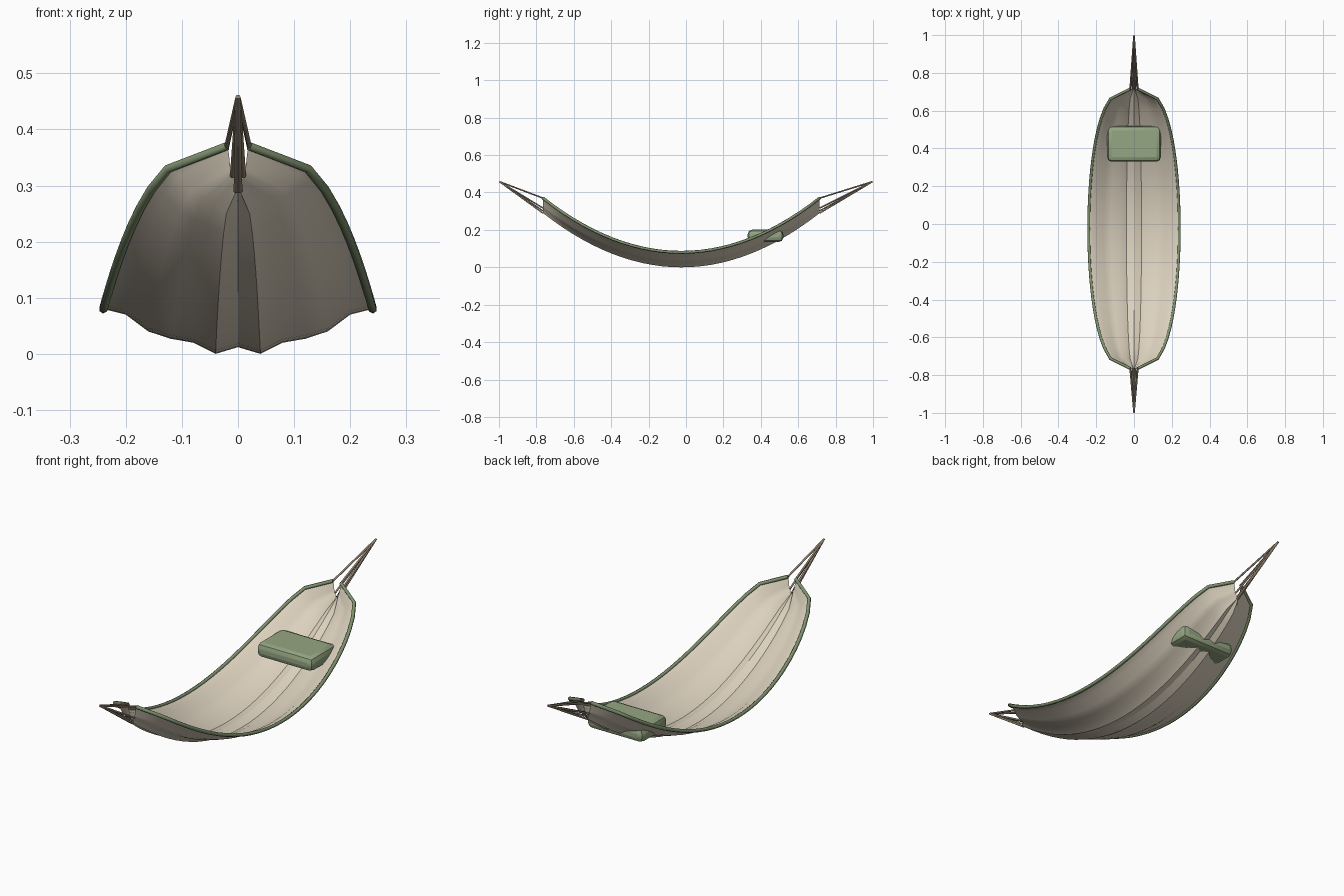
import bpy, bmesh

if "Cube" in bpy.data.objects:
    bpy.data.objects.remove(bpy.data.objects["Cube"])

def material(name, rgb):
    m = bpy.data.materials.new(name)
    m.diffuse_color = (*rgb, 1)
    m.use_nodes = True
    m.node_tree.nodes["Principled BSDF"].inputs["Base Color"].default_value = m.diffuse_color
    return m

CLOTH = material("cream cloth", (0.72, 0.645, 0.52))
TRIM = material("trim green", (0.21, 0.28, 0.155))
PILLOW = material("pillow green", (0.30, 0.38, 0.225))
ROPE = material("rope brown", (0.30, 0.235, 0.165))

# Hammock shape: sagging length, rippled cross-section
STATIONS = 28
RIPPLE = [0, -0.01, -0.04, -0.053, -0.06, -0.08, -0.068]
DEPTHS = RIPPLE + RIPPLE[-2::-1]

def point(i, j):
    t = 2 * i / STATIONS - 1
    half_width = max(0.02, 0.24 * max(0, 1 - t * t) ** 0.33)
    u = j / 6 - 1
    return (half_width * u, -0.025 + 0.74 * t, 0.08 + 0.29 * t * t + DEPTHS[j])

def add_object(name, data, mat):
    ob = bpy.data.objects.new(name, data)
    bpy.context.collection.objects.link(ob)
    data.materials.append(mat)
    return ob

def smooth(ob, angle):
    bpy.ops.object.select_all(action='DESELECT')
    ob.select_set(True)
    bpy.context.view_layer.objects.active = ob
    bpy.ops.object.shade_smooth_by_angle(angle=angle)

def tubes(name, paths, radius, mat):
    cu = bpy.data.curves.new(name, 'CURVE')
    cu.dimensions = '3D'
    cu.bevel_depth = radius
    cu.bevel_resolution = 1
    cu.use_fill_caps = True
    for path in paths:
        sp = cu.splines.new('POLY')
        sp.points.add(len(path) - 1)
        for p, co in zip(sp.points, path):
            p.co = (*co, 1)
        sp.use_smooth = True
    return add_object(name, cu, mat)

# Cloth bed
bm = bmesh.new()
rows = [[bm.verts.new(point(i, j)) for j in range(13)] for i in range(STATIONS + 1)]
for a, b in zip(rows, rows[1:]):
    for j in range(12):
        bm.faces.new((a[j], a[j + 1], b[j + 1], b[j]))
me = bpy.data.meshes.new("cloth_bed")
bm.to_mesh(me)
bm.free()
smooth(add_object("cloth_bed", me, CLOTH), 0.52)

# Green edging along both long sides
tubes("edge_trim", [[point(i, j) for i in range(STATIONS + 1)] for j in (0, 12)],
      0.008, TRIM)

# Hanging ropes gathered at each tip
for name, i, y in (("front_ropes", 0, -0.997), ("back_ropes", STATIONS, 0.997)):
    tubes(name, [[point(i, j), (0, y, 0.458)] for j in (0, 3, 5, 6, 7, 9, 12)],
          0.0045, ROPE)

# Pillow with chamfered edges
bm = bmesh.new()
bmesh.ops.create_cube(bm, size=1)
for v in bm.verts:
    v.co = (v.co.x * 0.285, v.co.y * 0.19, v.co.z * 0.066)
bmesh.ops.bevel(bm, geom=bm.edges[:], offset=0.024, segments=2, profile=0.5,
                affect='EDGES')
me = bpy.data.meshes.new("pillow")
bm.to_mesh(me)
bm.free()
pillow = add_object("pillow", me, PILLOW)
pillow.location = (0, 0.425, 0.168)
smooth(pillow, 0.35)
